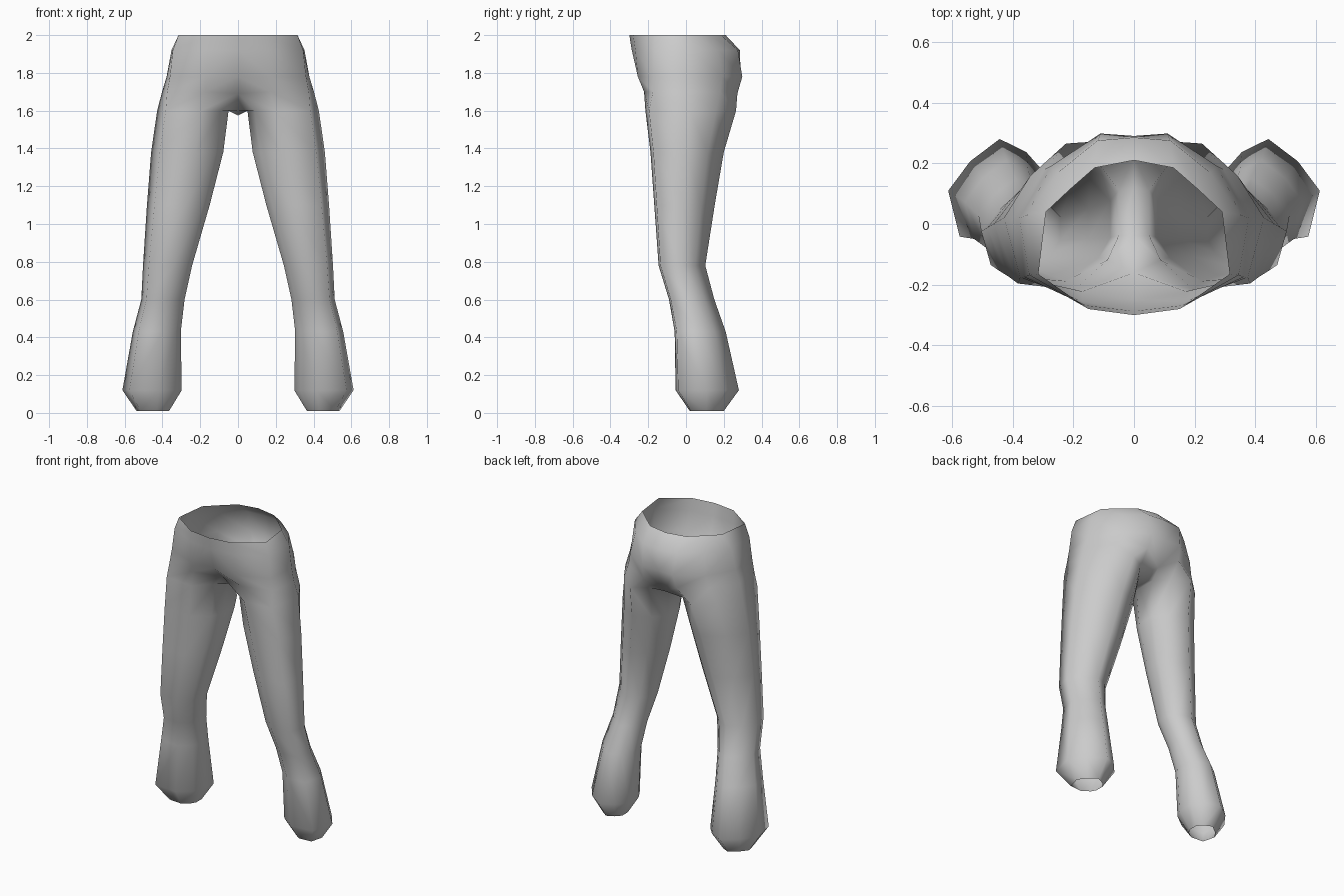
import bpy
import bmesh

cube = bpy.data.objects.get("Cube")
if cube:
    bpy.data.objects.remove(cube, do_unlink=True)

# One plain grey cloth
cloth = bpy.data.materials.new("grey cloth")
cloth.use_nodes = True
GREY = (0.6, 0.6, 0.6, 1.0)
cloth.diffuse_color = GREY
bsdf = next(n for n in cloth.node_tree.nodes if n.type == 'BSDF_PRINCIPLED')
bsdf.inputs["Base Color"].default_value = GREY
bsdf.inputs["Roughness"].default_value = 0.8

# Half outlines of the hips (x, y), from the front centre round to the back centre
HIPS = [
    (2.00, [(0, -.30), (.15, -.28), (.315, -.165), (.29, .04), (.21, .115), (.13, .185), (0, .21)]),
    (1.92, [(0, -.287), (.16, -.268), (.345, -.168), (.352, .03), (.25, .17), (.12, .275), (0, .285)]),
    (1.78, [(0, -.25), (.17, -.255), (.36, -.175), (.378, .02), (.275, .19), (.11, .298), (0, .29)]),
]

# Crotch ring: the hip outline closed by a strip along the centre line (x, y, z)
CROTCH = [(0, -.16, 1.69), (.17, -.222, 1.70), (.375, -.175, 1.70), (.402, .01, 1.70),
          (.295, .18, 1.70), (.12, .272, 1.69), (0, .225, 1.62), (0, .12, 1.575), (0, -.04, 1.60)]

# Leg cross-section in its box: u from inner to outer side, v from front to back
SECTION = [(.10, .20), (.38, 0), (.88, .04), (1, .49), (.77, .78),
           (.46, 1), (.18, .87), (0, .68), (0, .37)]

# Leg boxes: z, inner x, outer x, front y, back y
LEG = [
    (1.60, .05, .428, -.215, .265),
    (1.38, .078, .46, -.188, .20),
    (1.10, .150, .482, -.168, .152),
    (0.78, .243, .503, -.145, .102),
    (0.60, .283, .512, -.09, .15),
    (0.43, .303, .557, -.06, .21),
    (0.12, .298, .612, -.055, .28),
    (0.01, .365, .537, .02, .20),
]

bm = bmesh.new()


def add_ring(points):
    return [bm.verts.new(p) for p in points]


def bridge(upper, lower, closed):
    n = min(len(upper), len(lower))
    for i in range(n if closed else n - 1):
        j = (i + 1) % n
        bm.faces.new((upper[i], lower[i], lower[j], upper[j]))


# Hips, open at the waist
rings = [add_ring([(x, y, z) for x, y in outline]) for z, outline in HIPS]
crotch = add_ring(CROTCH)
for a, b in zip(rings, rings[1:] + [crotch]):
    bridge(a, b, False)

# Leg, open at the hem
previous = crotch
for z, xi, xo, yf, yb in LEG:
    ring = add_ring([(xi + u * (xo - xi), yf + v * (yb - yf), z) for u, v in SECTION])
    bridge(previous, ring, True)
    previous = ring

mesh = bpy.data.meshes.new("trousers")
bm.to_mesh(mesh)
bm.free()
mesh.materials.append(cloth)
mesh.shade_smooth()
trousers = bpy.data.objects.new("trousers", mesh)
bpy.context.collection.objects.link(trousers)

# Mirror the left half to the right
mirror = trousers.modifiers.new("mirror", 'MIRROR')
mirror.use_axis[0] = True
mirror.use_clip = True
mirror.merge_threshold = 0.001
